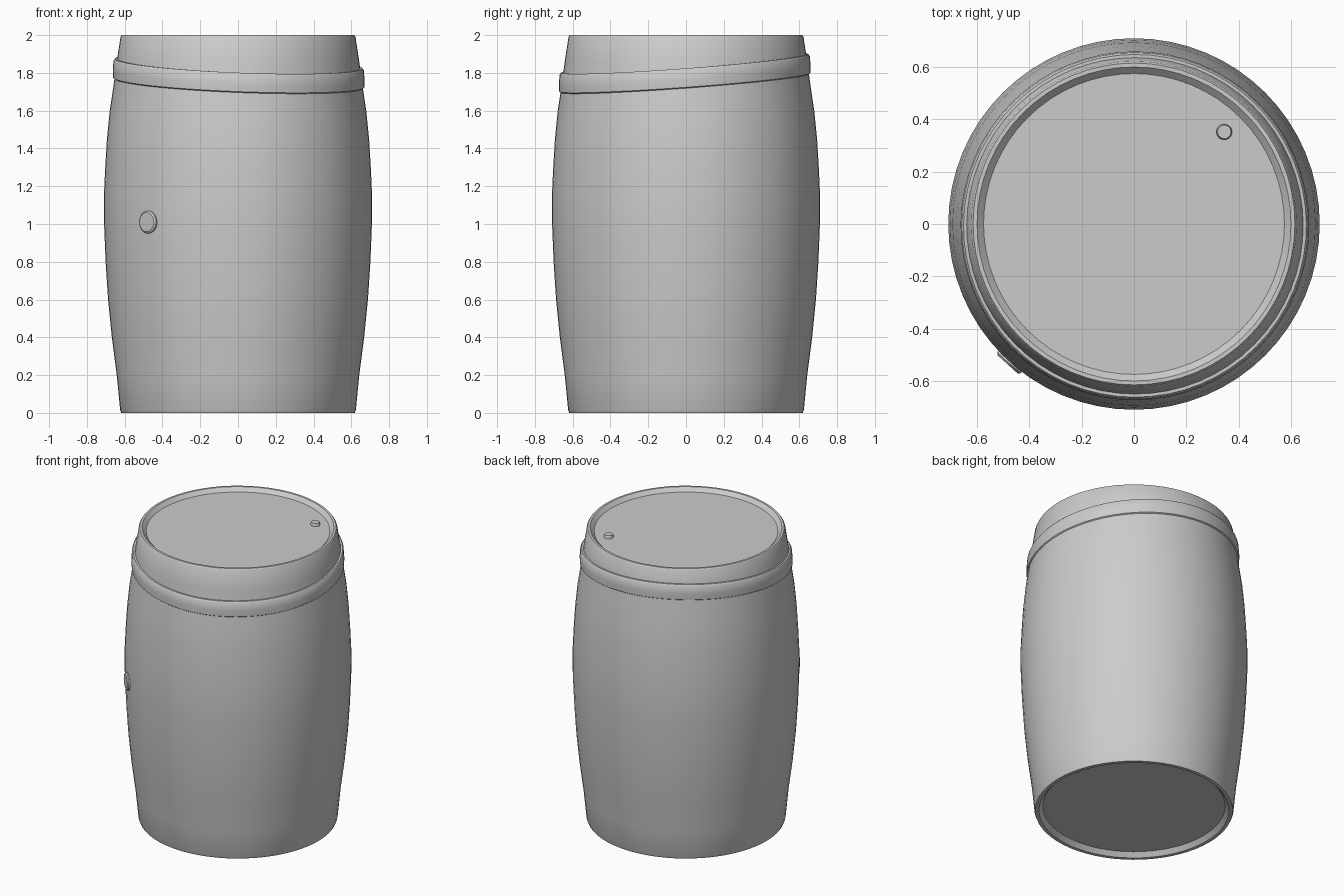
import bpy, bmesh, math
from mathutils import Vector, Matrix

if "Cube" in bpy.data.objects:
    bpy.data.objects.remove(bpy.data.objects["Cube"])

SEG = 64
# Stave outline as (height, radius)
SIDE = [(0.0, 0.618), (0.015, 0.624), (0.2, 0.642), (0.4, 0.668), (0.6, 0.688),
        (0.8, 0.701), (1.0, 0.709), (1.15, 0.710), (1.3, 0.703), (1.45, 0.694),
        (1.6, 0.679), (1.72, 0.661), (1.86, 0.642), (1.99, 0.622), (2.0, 0.615)]


def side_radius(z):
    for (z0, r0), (z1, r1) in zip(SIDE, SIDE[1:]):
        if z0 <= z <= z1:
            return r0 + (r1 - r0) * (z - z0) / (z1 - z0)
    return SIDE[-1][1]


def finish(name, bm, angle=35):
    bmesh.ops.recalc_face_normals(bm, faces=bm.faces)
    mesh = bpy.data.meshes.new(name)
    bm.to_mesh(mesh)
    bm.free()
    obj = bpy.data.objects.new(name, mesh)
    bpy.context.collection.objects.link(obj)
    bpy.ops.object.select_all(action='DESELECT')
    obj.select_set(True)
    bpy.context.view_layer.objects.active = obj
    bpy.ops.object.shade_smooth_by_angle(angle=math.radians(angle))
    return obj


def lathe(name, rings, seg=SEG, matrix=Matrix(), closed=False):
    """rings: list of functions angle -> (radius, height); caps both ends unless closed."""
    bm = bmesh.new()
    loops = []
    for ring in rings:
        loop = []
        for i in range(seg):
            a = math.tau * i / seg
            r, z = ring(a)
            loop.append(bm.verts.new(matrix @ Vector((r * math.cos(a), r * math.sin(a), z))))
        loops.append(loop)
    pairs = list(zip(loops, loops[1:]))
    if closed:
        pairs.append((loops[-1], loops[0]))
    else:
        bm.faces.new(loops[0])
        bm.faces.new(loops[-1])
    for lo, hi in pairs:
        for i in range(seg):
            j = (i + 1) % seg
            bm.faces.new((lo[i], lo[j], hi[j], hi[i]))
    return finish(name, bm)


def fixed(r, z):
    return lambda a: (r, z)


# Barrel body with shallow recessed bottom and lid
outline = [(0.57, 0.03), (0.595, 0.0)] + [(r, z) for z, r in SIDE]
outline += [(0.60, 2.0), (0.575, 1.975)]
lathe("barrel_body", [fixed(r, z) for r, z in outline])


# Hoop slipped slightly askew around the shoulder
def hoop_ring(offset, drop):
    def ring(a):
        z = 1.85 - 0.026 * math.cos(a) + 0.049 * math.sin(a) - drop
        return side_radius(z) + offset, z
    return ring


lathe("tilted_hoop", [hoop_ring(*p) for p in
      ((-0.015, 0.0), (0.012, 0.0), (0.018, 0.01), (0.015, 0.06), (0.008, 0.10), (-0.015, 0.115))],
      closed=True)


# Round bungs: one low-profile plug in the side, one in the lid
def bung(name, radius, height, location, direction):
    turn = Vector(direction).to_track_quat('Z', 'Y').to_matrix().to_4x4()
    lathe(name, [fixed(radius, -0.03), fixed(radius, height * 0.5),
                 fixed(radius * 0.85, height), fixed(radius * 0.5, height)],
          seg=20, matrix=Matrix.Translation(location) @ turn)


bung("side_bung", 0.06, 0.014, (-0.474, -0.526, 1.01), (-0.67, -0.74, 0.0))
bung("lid_bung", 0.03, 0.02, (0.345, 0.352, 1.975), (0, 0, 1))
